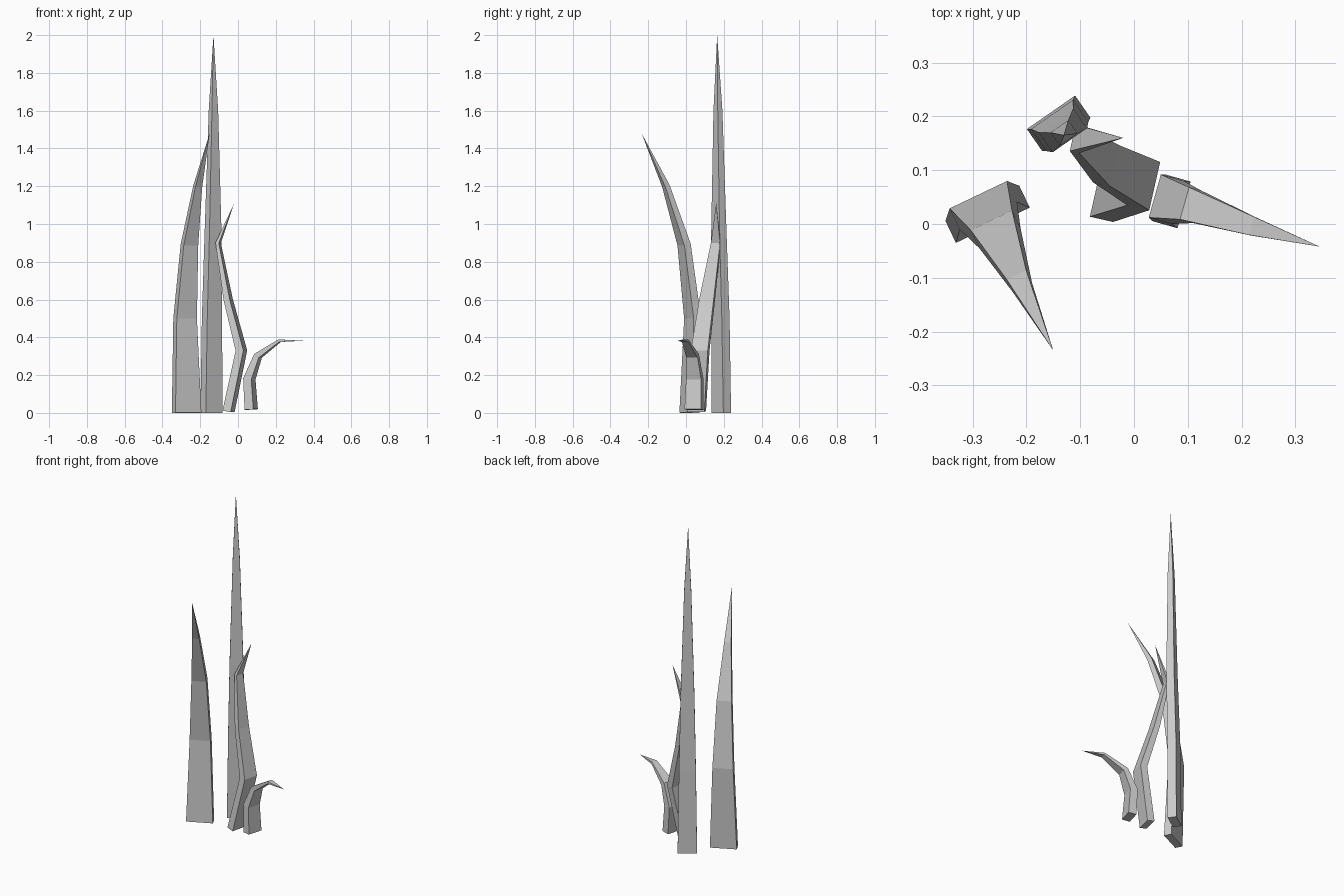
import bpy
import bmesh
from mathutils import Vector


def blade(name, across, rings, tip):
    """Tapered four-sided blade; rings are (x, y, z, width, thickness)."""
    w = Vector((across[0], across[1], 0)).normalized()
    centres = [Vector(r[:3]) for r in rings] + [Vector(tip)]
    bm = bmesh.new()
    loops = []
    for i, (_, _, _, width, thick) in enumerate(rings):
        c = centres[i]
        t = (centres[i + 1] - c).normalized()
        if i > 0:
            t += (c - centres[i - 1]).normalized()
        d = t.cross(w).normalized()
        loops.append([bm.verts.new(c + w * a * width / 2 + d * b * thick / 2)
                      for a, b in ((-1, -1), (1, -1), (1, 1), (-1, 1))])
    # base cap, sides and pointed end
    bm.faces.new(loops[0])
    for lo, hi in zip(loops, loops[1:]):
        for k in range(4):
            n = (k + 1) % 4
            bm.faces.new((lo[k], lo[n], hi[n], hi[k]))
    end = bm.verts.new(centres[-1])
    for k in range(4):
        bm.faces.new((loops[-1][k], loops[-1][(k + 1) % 4], end))
    bmesh.ops.recalc_face_normals(bm, faces=bm.faces)
    mesh = bpy.data.meshes.new(name)
    bm.to_mesh(mesh)
    bm.free()
    bpy.context.collection.objects.link(bpy.data.objects.new(name, mesh))


# Wide blade arching forward
blade("arched_blade", (0.90, 0.43),
      [(-0.272, 0.018, 0, 0.152, 0.045), (-0.280, 0.035, 0.50, 0.118, 0.043),
       (-0.257, -0.010, 0.89, 0.085, 0.038), (-0.213, -0.106, 1.20, 0.040, 0.027)],
      (-0.15, -0.235, 1.48))

# Tallest, nearly straight blade
blade("tall_blade", (0.82, 0.57),
      [(-0.140, 0.187, 0, 0.109, 0.050), (-0.138, 0.183, 0.50, 0.095, 0.050),
       (-0.132, 0.174, 0.95, 0.078, 0.045), (-0.130, 0.169, 1.60, 0.040, 0.030)],
      (-0.13, 0.165, 2.0))

# Kinked blade that leans back
blade("kinked_blade", (0.22, 0.97),
      [(-0.050, 0.055, 0.008, 0.095, 0.045), (0.018, 0.075, 0.33, 0.092, 0.042),
       (-0.052, 0.112, 0.60, 0.078, 0.033), (-0.105, 0.158, 0.90, 0.050, 0.018)],
      (-0.02, 0.16, 1.11))

# Short blade drooping to the right
blade("short_blade", (0.27, 0.96),
      [(0.070, 0.042, 0.018, 0.090, 0.048), (0.060, 0.046, 0.18, 0.083, 0.045),
       (0.106, 0.035, 0.302, 0.062, 0.032), (0.220, -0.004, 0.382, 0.035, 0.014)],
      (0.345, -0.042, 0.382))
